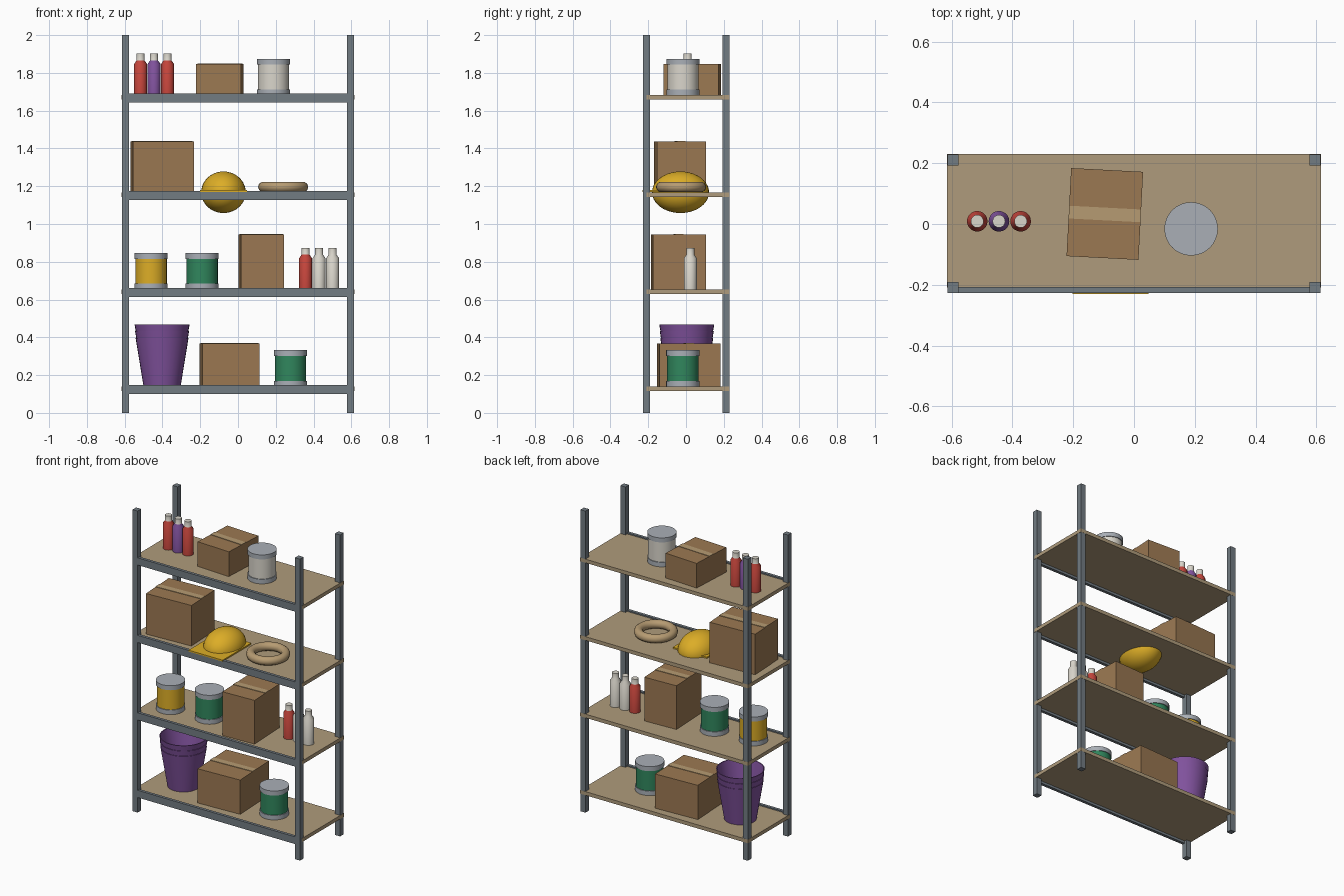
import bpy, bmesh
from math import radians
from mathutils import Matrix

if "Cube" in bpy.data.objects:
    bpy.data.objects.remove(bpy.data.objects["Cube"])


def material(name, rgb):
    m = bpy.data.materials.new(name)
    m.use_nodes = True
    color = (*rgb, 1)
    m.diffuse_color = color
    m.node_tree.nodes["Principled BSDF"].inputs["Base Color"].default_value = color
    return m


STEEL = material("steel grey", (.17, .20, .225))
BOARD = material("shelf wood", (.43, .33, .20))
CARD = material("cardboard", (.33, .19, .085))
TAPE = material("light tan", (.47, .33, .17))
YELLOW = material("yellow", (.72, .42, .02))
GREEN = material("green", (.03, .24, .11))
PURPLE = material("purple", (.22, .085, .34))
RED = material("red", (.56, .06, .045))
WHITE = material("off white", (.70, .67, .60))
TIN = material("tin grey", (.40, .43, .47))

SHELVES = [.14 + .514 * i for i in range(4)]  # top of each board


def finish(name, bm, mats, smooth=False):
    bmesh.ops.recalc_face_normals(bm, faces=bm.faces[:])
    mesh = bpy.data.meshes.new(name)
    bm.to_mesh(mesh)
    bm.free()
    for m in mats:
        mesh.materials.append(m)
    ob = bpy.data.objects.new(name, mesh)
    bpy.context.collection.objects.link(ob)
    if smooth:
        bpy.ops.object.select_all(action='DESELECT')
        ob.select_set(True)
        bpy.context.view_layer.objects.active = ob
        bpy.ops.object.shade_smooth_by_angle(angle=radians(35))
    return ob


def block(name, low, high, mat):
    bm = bmesh.new()
    size = [b - a for a, b in zip(low, high)]
    mid = [(a + b) / 2 for a, b in zip(low, high)]
    bmesh.ops.create_cube(bm, size=1, matrix=Matrix.Translation(mid) @ Matrix.Diagonal((*size, 1)))
    return finish(name, bm, [mat])


def lathe(name, profile, place, mats, rule=None, sides=32):
    """Revolve (radius, height) points; rule picks a material from a face's height."""
    bm = bmesh.new()
    verts = [bm.verts.new((r, 0, z)) for r, z in profile]
    edges = [bm.edges.new(pair) for pair in zip(verts, verts[1:])]
    bmesh.ops.spin(bm, geom=verts + edges, axis=(0, 0, 1), cent=(0, 0, 0),
                   steps=sides, angle=radians(360))
    bmesh.ops.remove_doubles(bm, verts=bm.verts[:], dist=.0005)
    if rule:
        for f in bm.faces:
            f.material_index = rule(f.calc_center_median().z)
    ob = finish(name, bm, mats, True)
    ob.location = place
    return ob


# Rack: four posts, boards and front beams
for side, x in (("right", -.596), ("left", .596)):
    for end, y in (("front", -.209), ("back", .211)):
        block(f"{end}_{side}_post", (x - .0185, y - .0185, 0), (x + .0185, y + .0185, 2), STEEL)
for i, z in enumerate(SHELVES):
    block(f"shelf_board_{i + 1}", (-.616, -.209, z - .024), (.616, .23, z), BOARD)
    block(f"front_beam_{i + 1}", (-.578, -.2275, z - .04), (.578, -.208, z + .008), STEEL)


# Cardboard boxes with a strip of tape on top
def carton(name, x, y, shelf, w, d, h, turn):
    body = block(name, (-w / 2, -d / 2, 0), (w / 2, d / 2, h), CARD)
    tape = block(name + "_tape", (-w / 2, -.021, h), (w / 2, .021, h + .003), TAPE)
    for ob in (body, tape):
        ob.location = (x, y, SHELVES[shelf])
        ob.rotation_euler.z = radians(turn)


carton("bottom_box", -.045, .014, 0, .304, .323, .227, 2.7)
carton("tall_box", .124, -.04, 1, .229, .281, .290, 2.5)
carton("large_box", -.402, -.032, 2, .323, .259, .269, 3)
carton("top_box", -.096, .033, 3, .237, .29, .164, -3)


# Paint tins: grey rims around a coloured label
def paint_tin(name, x, y, shelf, label):
    r, h, rim = .088, .192, .03
    profile = [(0, 0), (r, 0), (r, rim), (r - .005, rim),
               (r - .005, h - rim), (r, h - rim), (r, h), (0, h)]
    lathe(name, profile, (x, y, SHELVES[shelf]), [TIN, label],
          lambda z: int(rim + .01 < z < h - rim - .01))


paint_tin("bottom_tin", .278, -.017, 0, GREEN)
paint_tin("yellow_tin", -.46, -.05, 1, YELLOW)
paint_tin("green_tin", -.19, -.028, 1, GREEN)
paint_tin("top_tin", .188, -.016, 3, WHITE)


# Bottles with pale caps, in rows of three
def bottle_row(name, x, y, shelf, colors):
    r = .034
    profile = [(0, 0), (r, 0), (r, .165), (.021, .184), (.021, .22), (0, .22)]
    for i, mat in enumerate(colors):
        lathe(f"{name}_bottle_{i + 1}", profile, (x + .0715 * i, y, SHELVES[shelf]),
              [mat, WHITE], lambda z: int(z > .185), sides=20)


bottle_row("top", -.516, .009, 3, (RED, PURPLE, RED))
bottle_row("lower", .358, .023, 1, (RED, WHITE, WHITE))

# Stack of nested open buckets
for i in range(3):
    top = .140 + .003 * i
    lathe(f"bucket_{i + 1}", [(0, 0), (.098, 0), (top, .256), (top - .006, .256), (.092, .008), (0, .008)],
          (-.402, .004, SHELVES[0] + .0365 * i), [PURPLE])

# Hard hat: rounded shell and flat brim
bm = bmesh.new()
bmesh.ops.create_uvsphere(bm, u_segments=32, v_segments=20, radius=1,
                          matrix=Matrix.Diagonal((.118, .151, .11, 1)))
shell = finish("hat_shell", bm, [YELLOW], True)
shell.location = (-.077, -.029, SHELVES[2])
block("hat_brim", (-.202, -.23, SHELVES[2] + .002), (.048, .07, SHELVES[2] + .011), YELLOW)

# Coil ring
bpy.ops.mesh.primitive_torus_add(major_radius=.105, minor_radius=.028, major_segments=32,
                                 minor_segments=10, location=(.239, -.026, SHELVES[2] + .028))
ring = bpy.context.object
ring.name = "coil_ring"
ring.data.materials.append(TAPE)
bpy.ops.object.shade_smooth_by_angle(angle=radians(40))
